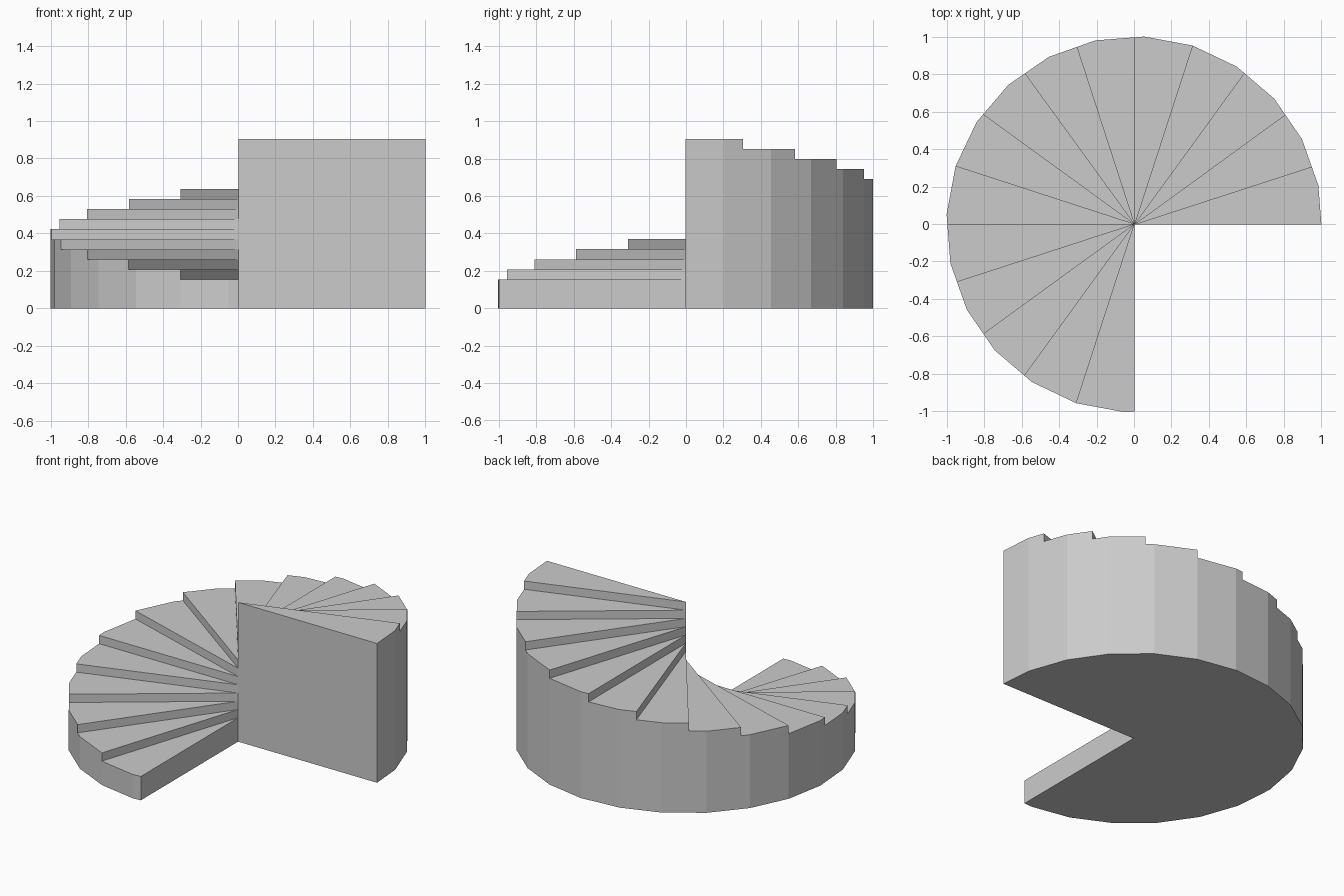
import bpy, bmesh
from math import radians, cos, sin

if "Cube" in bpy.data.objects:
    bpy.data.objects.remove(bpy.data.objects["Cube"])

STEPS, TURN = 15, 18          # fifteen treads of 18 degrees each
RADIUS = 1.0034
TOP, RISE = 0.904, 0.0535
CX, CY = 0.002, -0.002
CORNERS = [12 + 15 * k for k in range(-1, 19)]   # corners of the 24-sided rim


def rim(angle):
    """Point where a ray at this angle meets the 24-sided rim."""
    mid = (angle + 3) // 15 * 15 + 4.5
    r = RADIUS * cos(radians(7.5)) / cos(radians(angle - mid))
    return CX + r * cos(radians(angle)), CY + r * sin(radians(angle))


bm = bmesh.new()


def face(points):
    bm.faces.new([bm.verts.new(p) for p in points])


def radial_wall(angle, low, high, flip=False):
    x, y = rim(angle)
    pts = [(CX, CY, low), (CX, CY, high), (x, y, high), (x, y, low)]
    face(pts[::-1] if flip else pts)


outline = []
for i in range(STEPS):
    a0, a1 = i * TURN, (i + 1) * TURN
    z = TOP - i * RISE
    angles = [a0] + [a for a in CORNERS if a0 < a < a1] + [a1]
    pts = [rim(a) for a in angles]
    outline += pts[:-1]
    # tread
    face([(CX, CY, z)] + [(x, y, z) for x, y in pts])
    # outer wall
    for (px, py), (qx, qy) in zip(pts, pts[1:]):
        face([(px, py, 0), (qx, qy, 0), (qx, qy, z), (px, py, z)])
    # riser down to the next tread, or the low end wall
    radial_wall(a1, z - RISE if i < STEPS - 1 else 0, z)

# tall end wall
radial_wall(0, 0, TOP, flip=True)
# underside
outline.append(rim(STEPS * TURN))
face([(x, y, 0) for x, y in reversed(outline)] + [(CX, CY, 0)])

bmesh.ops.remove_doubles(bm, verts=bm.verts, dist=1e-5)
mesh = bpy.data.meshes.new("spiral_stairs")
bm.to_mesh(mesh)
bm.free()
bpy.context.collection.objects.link(bpy.data.objects.new("spiral_stairs", mesh))
